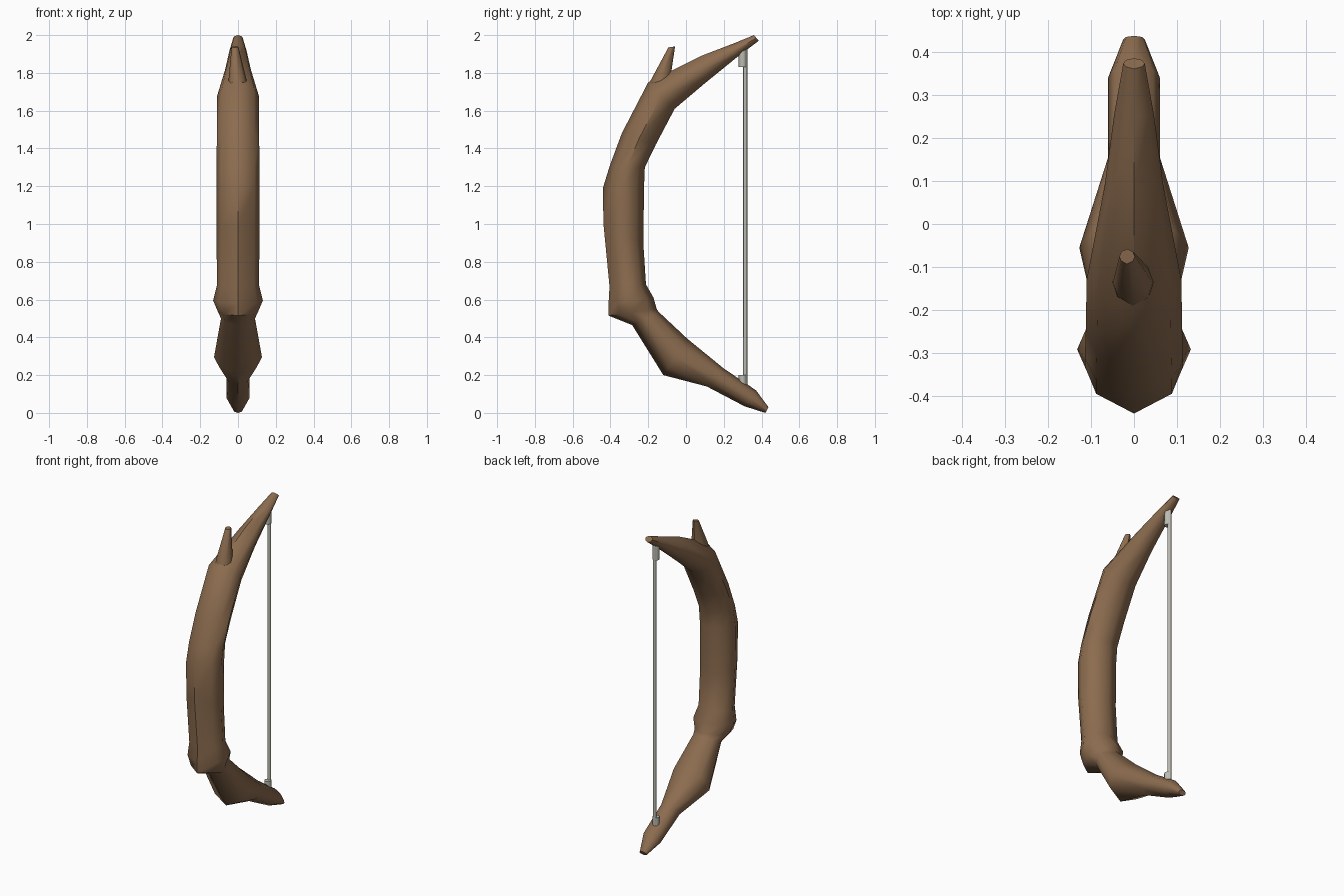
import bpy, bmesh, math
from mathutils import Vector

if "Cube" in bpy.data.objects:
    bpy.data.objects.remove(bpy.data.objects["Cube"])


def material(name, rgb):
    m = bpy.data.materials.new(name)
    m.diffuse_color = (*rgb, 1)
    m.use_nodes = True
    m.node_tree.nodes["Principled BSDF"].inputs["Base Color"].default_value = m.diffuse_color
    return m


wood = material("brown wood", (0.262, 0.150, 0.078))
cord = material("pale grey cord", (0.50, 0.50, 0.44))

# eight-sided section: (sideways, front-to-back) unit factors
SECTION = [(0, -1), (.77, -.58), (1, 0), (.74, .66),
           (0, 1), (-.74, .66), (-1, 0), (-.77, -.58)]


def loft(name, rings, mat):
    """Skin eight-sided rings: (front y, front z, back y, back z, half width, x)."""
    bm = bmesh.new()
    loops = []
    for fy, fz, by, bz, w, x in rings:
        a, b = Vector((x, fy, fz)), Vector((x, by, bz))
        mid, half = (a + b) / 2, (b - a) / 2
        loops.append([bm.verts.new(mid + half * v + Vector((w * u, 0, 0)))
                      for u, v in SECTION])
    for lo, hi in zip(loops, loops[1:]):
        for i in range(8):
            j = (i + 1) % 8
            bm.faces.new((lo[i], lo[j], hi[j], hi[i]))
    bm.faces.new(loops[0][::-1])
    bm.faces.new(loops[-1])
    bmesh.ops.recalc_face_normals(bm, faces=bm.faces[:])
    me = bpy.data.meshes.new(name)
    bm.to_mesh(me)
    bm.free()
    me.materials.append(mat)
    ob = bpy.data.objects.new(name, me)
    bpy.context.collection.objects.link(ob)
    smooth(ob)
    return ob


def smooth(ob):
    bpy.ops.object.select_all(action='DESELECT')
    ob.select_set(True)
    bpy.context.view_layer.objects.active = ob
    bpy.ops.object.shade_smooth_by_angle(angle=math.radians(50))


def rod(name, y, z0, z1, r, sides):
    bpy.ops.mesh.primitive_cylinder_add(vertices=sides, radius=r, depth=z1 - z0,
                                        location=(0, y, (z0 + z1) / 2))
    ob = bpy.context.object
    ob.name = name
    ob.data.materials.append(cord)
    smooth(ob)


# bow stave, bottom tip to top tip
stave = [
    (.420, .000, .437, .030, .025),
    (.310, .035, .370, .120, .060),
    (.110, .140, .200, .235, .060),
    (-.120, .200, .010, .390, .127),
    (-.285, .465, -.145, .535, .090),
    (-.410, .515, -.155, .550, .105),
    (-.410, .580, -.172, .610, .132),
    (-.405, .670, -.212, .680, .112),
    (-.437, 1.00, -.226, .900, .113),
    (-.440, 1.19, -.222, 1.20, .114),
    (-.403, 1.31, -.218, 1.30, .114),
    (-.340, 1.48, -.160, 1.42, .112),
    (-.200, 1.75, -.060, 1.61, .110),
    (.080, 1.89, .100, 1.745, .068),
    (.250, 1.955, .260, 1.875, .046),
    (.360, 2.00, .385, 1.97, .025),
]
loft("bow_stave", [(*s, 0) for s in stave], wood)

# twig stub on the upper limb
loft("twig_stub", [(-.200, 1.70, -.070, 1.70, .052, 0),
                   (-.190, 1.755, -.080, 1.79, .046, -.003),
                   (-.093, 1.935, -.058, 1.94, .018, -.016)], wood)

# string and its knots
rod("bow_string", .314, .13, 1.93, .011, 8)
rod("upper_knot", .300, 1.83, 1.92, .021, 8)
rod("lower_knot", .300, .13, .20, .021, 8)
